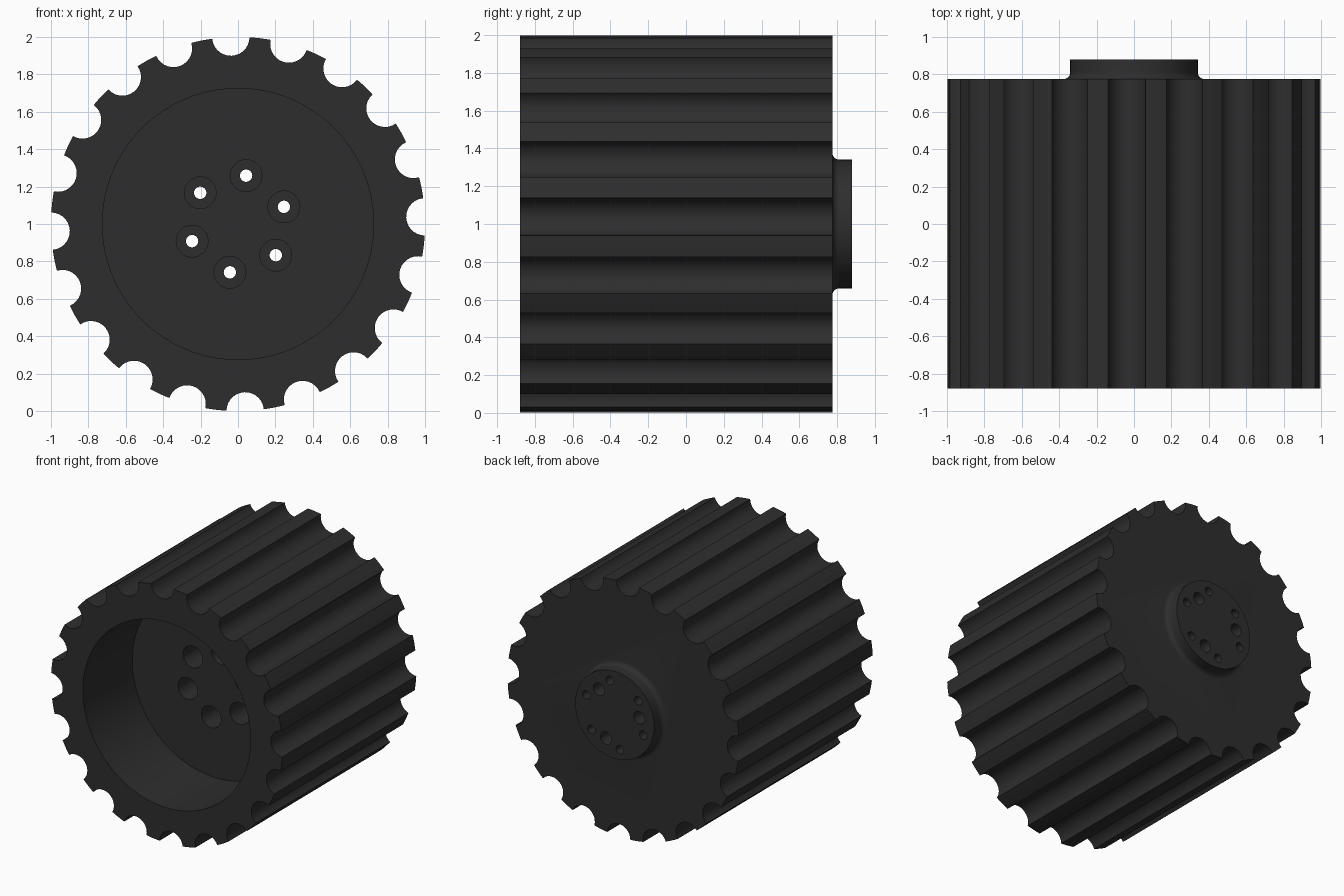
import bpy, bmesh
from math import sin, cos, pi, radians, asin, degrees

if "Cube" in bpy.data.objects:
    bpy.data.objects.remove(bpy.data.objects["Cube"])

CZ = 1.0                       # height of the wheel axis
FRONT, BACK, HUB = -0.88, 0.775, 0.88
FLOOR = -0.27                  # floor of the front cavity

rubber = bpy.data.materials.new("dark_rubber")
rubber.diffuse_color = (0.027, 0.027, 0.027, 1)
rubber.use_nodes = True
rubber.node_tree.nodes["Principled BSDF"].inputs["Base Color"].default_value = rubber.diffuse_color


def prism_stack(bm, rings):
    """Bridge equal-length point rings and cap both ends."""
    loops = [[bm.verts.new(p) for p in ring] for ring in rings]
    n = len(loops[0])
    for a, b in zip(loops, loops[1:]):
        for i in range(n):
            j = (i + 1) % n
            bm.faces.new((a[i], a[j], b[j], b[i]))
    bm.faces.new(loops[0][::-1])
    bm.faces.new(loops[-1])


def lathe(bm, profile, cx=0.0, cz=CZ, n=32):
    """Revolve (radius, y) points about an axis parallel to y."""
    prism_stack(bm, [[(cx + r * cos(2 * pi * i / n), y, cz + r * sin(2 * pi * i / n))
                      for i in range(n)] for r, y in profile])


def make_object(name, bm):
    bmesh.ops.recalc_face_normals(bm, faces=bm.faces)
    me = bpy.data.meshes.new(name)
    bm.to_mesh(me)
    bm.free()
    ob = bpy.data.objects.new(name, me)
    bpy.context.collection.objects.link(ob)
    me.materials.append(rubber)
    return ob


def boolean(target, tool, op):
    mod = target.modifiers.new(op.lower(), 'BOOLEAN')
    mod.operation, mod.solver, mod.object = op, 'EXACT', tool
    tool.hide_render = True
    bpy.context.view_layer.objects.active = target
    bpy.ops.object.modifier_apply(modifier=mod.name)
    bpy.data.objects.remove(tool)


# Fluted outline: 20 round grooves with narrow lands between
GROOVES, GR = 20, 0.1
pitch, start = 360 / GROOVES, 2.2
half = degrees(2 * asin(GR / 2))
outline = []
for k in range(GROOVES):
    mid = start + k * pitch
    mx, mz = cos(radians(mid)), sin(radians(mid))
    sweep = 180 - half
    for i in range(15):
        t = radians(mid - 90 - half / 2 - sweep * i / 14)
        outline.append((mx + GR * cos(t), mz + GR * sin(t)))
    for i in range(1, 4):
        t = radians(mid + half + (pitch - 2 * half) * i / 4)
        outline.append((cos(t), sin(t)))

bm = bmesh.new()
prism_stack(bm, [[(x, y, CZ + z) for x, z in outline] for y in (FRONT, BACK)])
wheel = make_object("fluted_wheel", bm)

# Rear hub with concave fillet at its base
F = 0.036
fillet = [(0.341 + F - F * sin(pi / 2 * i / 6), BACK + F - F * cos(pi / 2 * i / 6))
          for i in range(7)]
bm = bmesh.new()
lathe(bm, [(0.377, 0.7)] + fillet + [(0.341, HUB)], n=96)
boolean(wheel, make_object("hub", bm), 'UNION')

# Deep front cavity
bm = bmesh.new()
lathe(bm, [(0.725, FRONT - 0.1), (0.725, FLOOR)], n=96)
boolean(wheel, make_object("cavity_cutter", bm), 'DIFFERENCE')

# Six counterbored through holes
bm = bmesh.new()
for k in range(6):
    a = radians(20.5 + 60 * k)
    lathe(bm, [(0.085, FLOOR - 0.1), (0.085, 0.55), (0.033, 0.55), (0.033, HUB + 0.1)],
          0.262 * cos(a), CZ + 0.262 * sin(a))
boolean(wheel, make_object("bolt_hole_cutter", bm), 'DIFFERENCE')

# Three blind sockets in the hub face
bm = bmesh.new()
for k in range(3):
    a = radians(50.5 + 120 * k)
    lathe(bm, [(0.048, 0.65), (0.048, HUB + 0.1)], 0.214 * cos(a), CZ + 0.214 * sin(a))
boolean(wheel, make_object("socket_cutter", bm), 'DIFFERENCE')

bpy.ops.object.select_all(action='DESELECT')
wheel.select_set(True)
bpy.context.view_layer.objects.active = wheel
bpy.ops.object.shade_smooth_by_angle(angle=radians(30))
